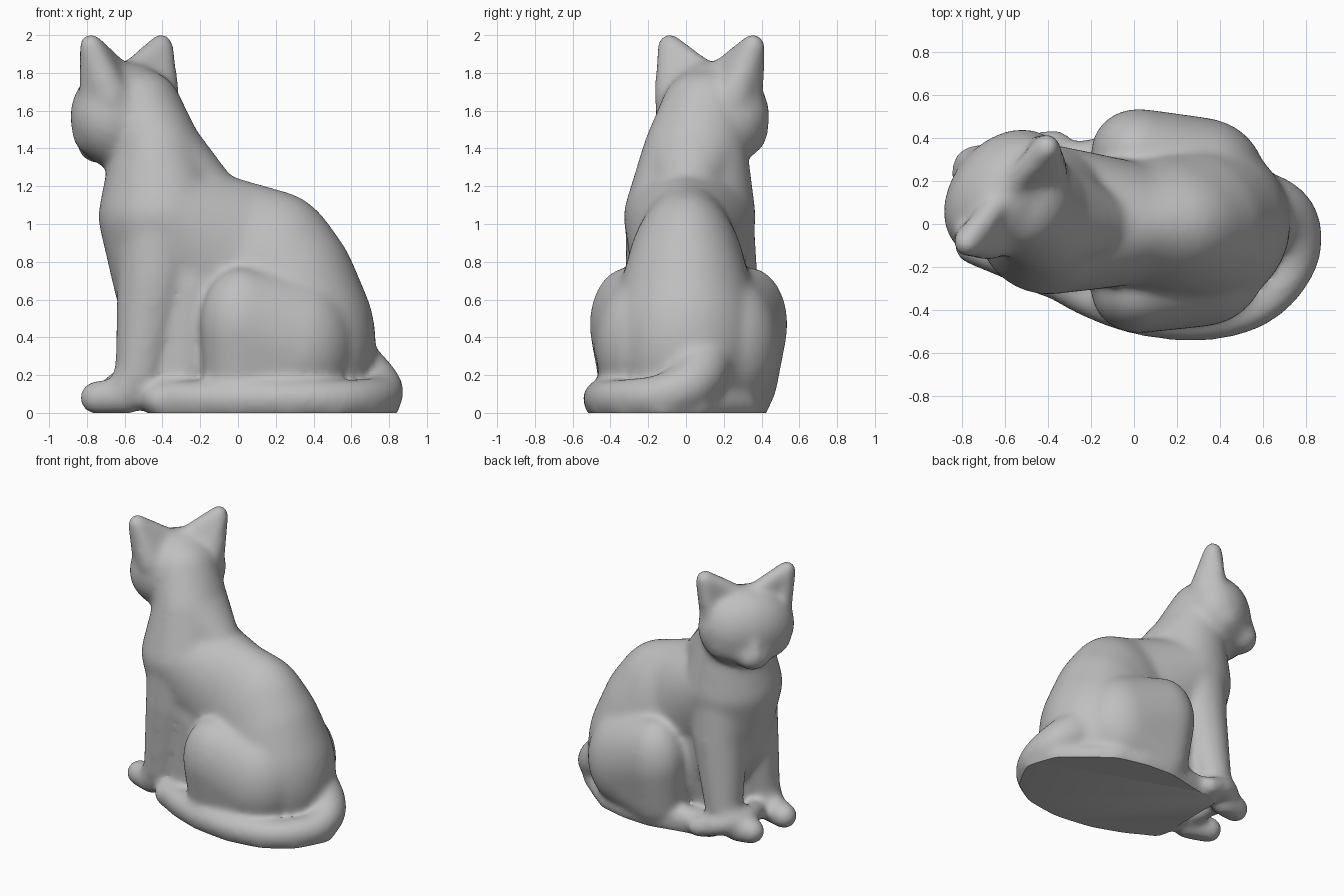
import bpy
import bmesh
from math import radians
from mathutils import Matrix, Vector

default_cube = bpy.data.objects.get("Cube")
if default_cube:
    bpy.data.objects.remove(default_cube, do_unlink=True)

# Unit sphere used as the brush for every form
brush = bmesh.new()
bmesh.ops.create_icosphere(brush, subdivisions=4, radius=1)
unit_points = [v.co.copy() for v in brush.verts]
brush.free()

clay = bmesh.new()


def hull(balls, frame=Matrix()):
    """Wrap a tight skin around balls given as (centre, radius or radii)."""
    points = []
    for centre, size in balls:
        rx, ry, rz = size if isinstance(size, tuple) else (size, size, size)
        for p in unit_points:
            spot = Vector((p.x * rx, p.y * ry, p.z * rz)) + Vector(centre)
            points.append(clay.verts.new(frame @ spot))
    bmesh.ops.convex_hull(clay, input=points)
    loose = [v for v in points if v.is_valid and not v.link_faces]
    bmesh.ops.delete(clay, geom=loose, context='VERTS')


def chain(balls):
    """Join neighbouring balls, so the path may bend."""
    for first, second in zip(balls, balls[1:]):
        hull([first, second])


def rounded(balls):
    """Cut the corners of a path of round balls."""
    path = [balls[0]]
    for (a, ra), (b, rb) in zip(balls, balls[1:]):
        for t in (.25, .75):
            path.append((Vector(a).lerp(Vector(b), t), ra + (rb - ra) * t))
    return path + [balls[-1]]


# Torso: rump, loin, back, shoulders, neck
rump = ((.32, 0, .37), (.41, .40, .53))
loin = ((.27, 0, .52), (.39, .36, .55))
back = ((.18, 0, .62), (.41, .33, .56))
hump = ((0, 0, .75), (.40, .28, .48))
shoulders = ((-.40, .02, 1.04), (.34, .35, .30))
neck = ((-.43, .05, 1.40), (.24, .275, .20))
nape = ((-.52, .11, 1.62), (.22, .24, .20))
chain([rump, loin, back, hump, shoulders, neck, nape])
hull([neck, ((-.10, 0, 1.14), .12)])

# Chest, belly and flanks
chest = ((-.40, .02, .72), (.26, .27, .35))
belly = ((-.15, 0, .45), (.32, .28, .45))
chain([shoulders, chest, belly, hump])
hull([((-.24, -.01, .66), (.22, .28, .40)), ((-.30, -.02, .16), (.20, .25, .20))])

# Haunches and hind feet, the left one a little fuller
for side in (-1, 1.09):
    hull([((.02, .31 * side, .47), (.22, .20, .30)),
          ((.30, .20 * side, .36), (.31, .28, .37)),
          ((.02, .28 * side, .18), (.20, .18, .22))])
    chain([((0, .30 * side, .08), .10), ((-.42, .26 * side, .07), .08)])

# Front legs, flowing out of the shoulders down to the paws
right_leg = [((-.41, -.08, .98), .24), ((-.44, -.12, .72), .20),
             ((-.52, -.15, .22), .13), ((-.60, -.15, .09), .10),
             ((-.75, -.10, .08), .09)]
left_leg = [((-.41, .13, .95), .235), ((-.42, .19, .72), .19),
            ((-.49, .25, .22), .13), ((-.60, .25, .09), .10),
            ((-.71, .23, .08), .09)]
chain(right_leg)
chain(left_leg)

# Tail wrapped round the right side, its tip resting on the far paw
tail = [((.50, .10, .32), .18), ((.72, .06, .16), .14),
        ((.78, -.12, .09), .11), ((.68, -.31, .08), .10),
        ((.51, -.42, .075), .10), ((.27, -.455, .075), .10),
        ((0, -.42, .075), .10), ((-.22, -.34, .075), .095),
        ((-.40, -.24, .08), .09)]
tip = [((-.53, -.12, .10), .08), ((-.61, .06, .13), .07),
       ((-.64, .22, .15), .08), ((-.55, .34, .13), .08),
       ((-.36, .37, .07), .07)]
chain(rounded(rounded(tail + tip)))

# Flat pad filling the ground between tail and feet
feet = [(.55, .20), (.42, .30), (.22, .35), (.02, .36), (-.40, .27)]
outline = [spot[:2] for spot, size in tail] + feet
hull([((x, y, .04), (.08, .08, .08)) for x, y in outline])

# Head, turned: local y is forward, local x runs from ear to ear
turn = Matrix.Translation((-.60, .14, 0)) @ Matrix.Rotation(radians(50), 4, 'Z')
hull([((0, 0, 1.57), (.335, .25, .29))], turn)
hull([((0, .18, 1.42), (.12, .11, .10)), ((0, .02, 1.47), (.22, .16, .16))], turn)
hull([((0, .12, 1.68), .09), ((0, .25, 1.45), .045)], turn)
for side in (-1, 1):
    hull([((side * .15, .04, 1.50), .155), ((0, .17, 1.44), .10)], turn)
    # Ear: two ridges meeting at the tip, hollow toward the face
    ear_tip = ((side * .29, -.01, 1.945), .065)
    rear = ((side * .20, -.07, 1.67), .11)
    inner = ((side * .05, .0, 1.81), .06)
    outer = ((side * .25, .03, 1.63), .06)
    hull([ear_tip, rear, inner], turn)
    hull([ear_tip, rear, outer], turn)

bmesh.ops.recalc_face_normals(clay, faces=clay.faces)
rough = bpy.data.meshes.new("seated_cat_rough")
clay.to_mesh(rough)
clay.free()
cat = bpy.data.objects.new("seated_cat", rough)
bpy.context.collection.objects.link(cat)

# Fuse the forms into one skin and soften the joins
fuse = cat.modifiers.new("fuse", 'REMESH')
fuse.mode = 'VOXEL'
fuse.voxel_size = .018
soften = cat.modifiers.new("soften", 'SMOOTH')
soften.factor = .5
soften.iterations = 26
bpy.context.view_layer.update()
graph = bpy.context.evaluated_depsgraph_get()
skin = bpy.data.meshes.new_from_object(cat.evaluated_get(graph))
cat.modifiers.clear()
cat.data = skin
skin.name = "seated_cat"
bpy.data.meshes.remove(rough)

# Slice the underside flat and close it
bm = bmesh.new()
bm.from_mesh(skin)
everything = bm.verts[:] + bm.edges[:] + bm.faces[:]
bmesh.ops.bisect_plane(bm, geom=everything, plane_co=(0, 0, 0),
                       plane_no=(0, 0, 1), clear_inner=True)
rim = [e for e in bm.edges if e.is_boundary]
bmesh.ops.holes_fill(bm, edges=rim, sides=0)
bmesh.ops.recalc_face_normals(bm, faces=bm.faces)
bm.to_mesh(skin)
bm.free()

# Plain grey finish
grey = bpy.data.materials.new("plain_grey")
grey.use_nodes = True
colour = (.52, .52, .52, 1)
grey.diffuse_color = colour
for node in grey.node_tree.nodes:
    if node.type == 'BSDF_PRINCIPLED':
        node.inputs["Base Color"].default_value = colour
skin.materials.clear()
skin.materials.append(grey)

for other in bpy.context.selected_objects:
    other.select_set(False)
cat.select_set(True)
bpy.context.view_layer.objects.active = cat
bpy.ops.object.shade_smooth_by_angle(angle=radians(45))
